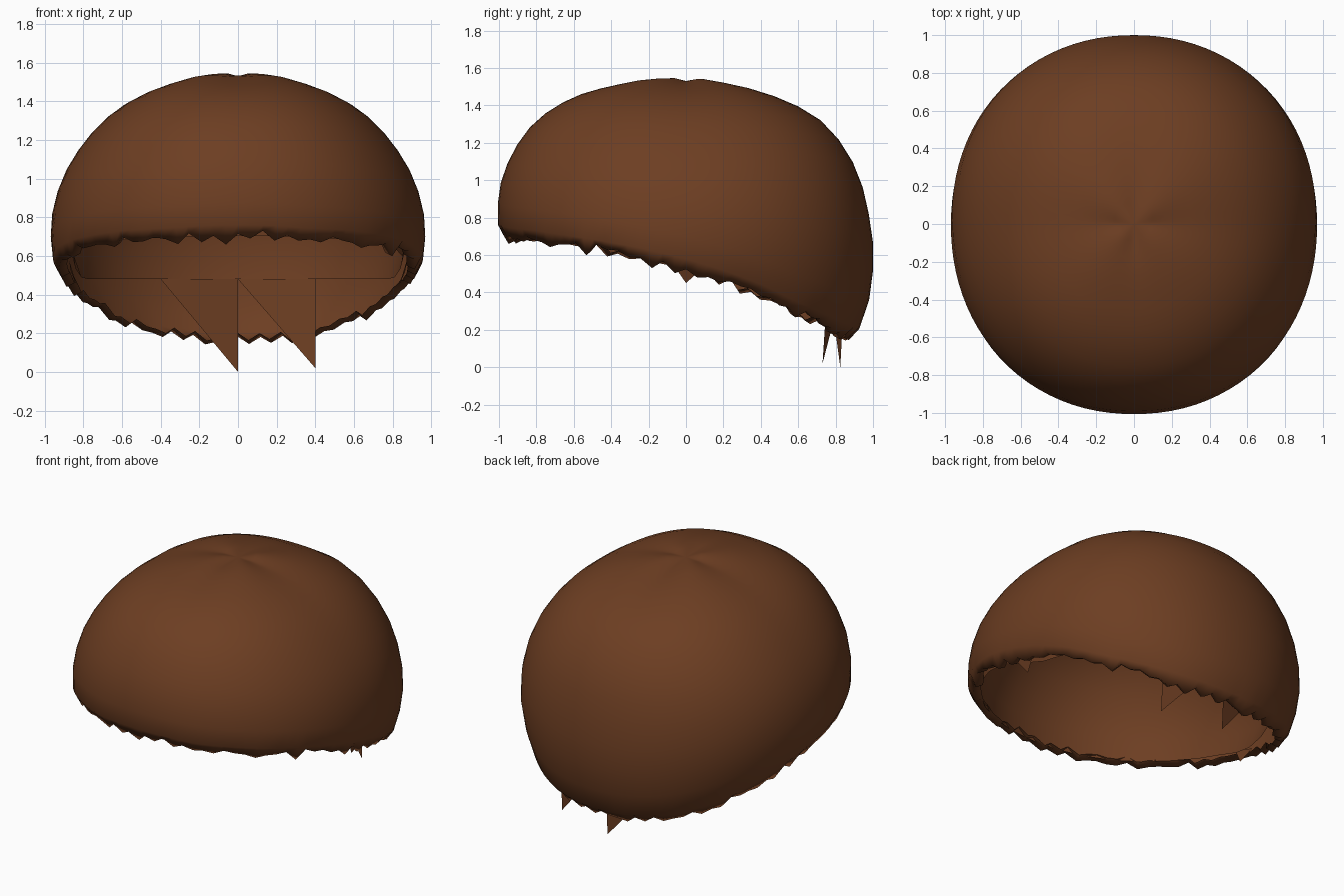
import bpy, bmesh, math, random
from mathutils import Vector

if "Cube" in bpy.data.objects:
    bpy.data.objects.remove(bpy.data.objects["Cube"])

random.seed(11)
CZ = 0.75  # height of the polar centre
N = 2.12   # roundness of the plan outline

brown = bpy.data.materials.new("hair_brown")
brown.diffuse_color = (0.152, 0.048, 0.016, 1)
brown.use_nodes = True
brown.node_tree.nodes["Principled BSDF"].inputs["Base Color"].default_value = brown.diffuse_color


def polar(points):
    return sorted((math.atan2(h, r), math.hypot(r, h)) for r, h in points)


# dome outlines (distance out, height above centre)
FRONT = polar([(0.97, -0.09), (1, -0.04), (1, 0.2), (0.95, 0.35), (0.87, 0.49), (0.8, 0.57),
               (0.61, 0.69), (0.4, 0.75), (0.1, 0.78), (0, 0.78)])
BACK = polar([(0.88, -0.62), (0.95, -0.5), (1, -0.23), (0.98, 0.05), (0.9, 0.33), (0.83, 0.45),
              (0.72, 0.57), (0.52, 0.68), (0.4, 0.72), (0.2, 0.76), (0, 0.78)])
SIDE = polar([(0.78, -0.55), (0.85, -0.45), (0.93, -0.27), (0.965, -0.13), (0.965, 0.05), (0.91, 0.25),
              (0.81, 0.42), (0.65, 0.59), (0.54, 0.66), (0.37, 0.73), (0.17, 0.77), (0, 0.78)])
# hairline height by depth
RIM = [(-1, 0.70), (-0.95, 0.685), (-0.8, 0.67), (-0.5, 0.625), (-0.25, 0.58), (0, 0.52),
       (0.2, 0.46), (0.4, 0.385), (0.6, 0.285), (0.75, 0.22), (0.92, 0.145)]
# lower edge of the lining by depth
LINING = [(-1, 0.71), (-0.5, 0.66), (-0.09, 0.57), (0, 0.5), (0.2, 0.48), (1, 0.48)]
# size relative to the dome by elevation
FULL = [(0, 1.0)]
INNER = [(-0.35, 0.885), (-0.1, 0.91), (0.3, 0.885)]


def lerp(table, x):
    if x <= table[0][0]:
        return table[0][1]
    for (x0, y0), (x1, y1) in zip(table, table[1:]):
        if x <= x1:
            return y0 + (y1 - y0) * (x - x0) / (x1 - x0)
    return table[-1][1]


def point(a, el, scale, shift=0.0):
    """Point on the dome at azimuth a (0 = front) and elevation el."""
    s, c = math.sin(a), math.cos(a)
    ry = lerp(FRONT if c > 0 else BACK, el)
    rx = lerp(SIDE, el)
    r = lerp(scale, el) / (abs(c / ry) ** N + abs(s / rx) ** N) ** (1 / N)
    return Vector((r * math.cos(el) * s, shift - r * math.cos(el) * c, CZ + r * math.sin(el)))


def edge_elevation(a, table, scale, shift, offset=0.0):
    lo, hi = -0.75, 1.2
    for _ in range(30):
        mid = (lo + hi) / 2
        p = point(a, mid, scale, shift)
        if p.z > lerp(table, p.y) + offset:
            hi = mid
        else:
            lo = mid
    return hi


def make_object(name, bm, angle=50):
    mesh = bpy.data.meshes.new(name)
    bm.to_mesh(mesh)
    bm.free()
    mesh.materials.append(brown)
    obj = bpy.data.objects.new(name, mesh)
    bpy.context.collection.objects.link(obj)
    bpy.ops.object.select_all(action='DESELECT')
    obj.select_set(True)
    bpy.context.view_layer.objects.active = obj
    bpy.ops.object.shade_smooth_by_angle(angle=math.radians(angle))
    return obj


def dome(name, columns, rings, table, scale, jag=0.0, shift=0.0, inward=False):
    bm = bmesh.new()
    grid = []
    for i in range(columns):
        a = 2 * math.pi * i / columns
        low = edge_elevation(a, table, scale, shift, jag)
        col = []
        if jag:  # ragged edge curling inward
            dip = (random.uniform(-1, 0.5) if i % 2 else random.uniform(-0.1, 1)) * jag
            p = point(a, edge_elevation(a, table, scale, shift, dip), scale)
            col.append(bm.verts.new((p.x * 0.935, p.y * 0.935, p.z + 0.02)))
            col.append(bm.verts.new((p.x * 0.98, p.y * 0.98, p.z)))
            low += 0.025
        for k in range(rings):
            col.append(bm.verts.new(point(a, low + (math.pi / 2 - low) * k / rings, scale, shift)))
        grid.append(col)
    top = bm.verts.new((0, shift, CZ + 0.78 * lerp(scale, math.pi / 2)))
    for i in range(columns):
        p, q = grid[i], grid[(i + 1) % columns]
        for k in range(len(p) - 1):
            bm.faces.new((p[k], q[k], q[k + 1], p[k + 1]))
        bm.faces.new((p[-1], q[-1], top))
    if inward:
        bmesh.ops.reverse_faces(bm, faces=bm.faces[:])
    return make_object(name, bm, 120)


def lock(name, pts):
    bm = bmesh.new()
    bm.faces.new([bm.verts.new(p) for p in pts])
    make_object(name, bm)


# outer hair with a ragged hairline
dome("hair_cap", 96, 14, RIM, FULL, jag=0.035)

# inner lining
dome("hair_lining", 32, 10, LINING, INNER, shift=-0.045, inward=True)

# pointed locks hanging from the back of the lining
lock("nape_lock_1", [(-0.4, 0.76, 0.48), (0, 0.85, 0.48), (0, 0.825, 0.0)])
lock("nape_lock_2", [(0, 0.85, 0.48), (0.4, 0.76, 0.48), (0.4, 0.73, 0.02)])

# small points of hair by each ear
for side, sx in (("left", -1), ("right", 1)):
    lock(f"temple_lock_{side}", [(0.875 * sx, -0.09, 0.58), (0.865 * sx, 0.08, 0.52), (0.835 * sx, 0, 0.45)])
